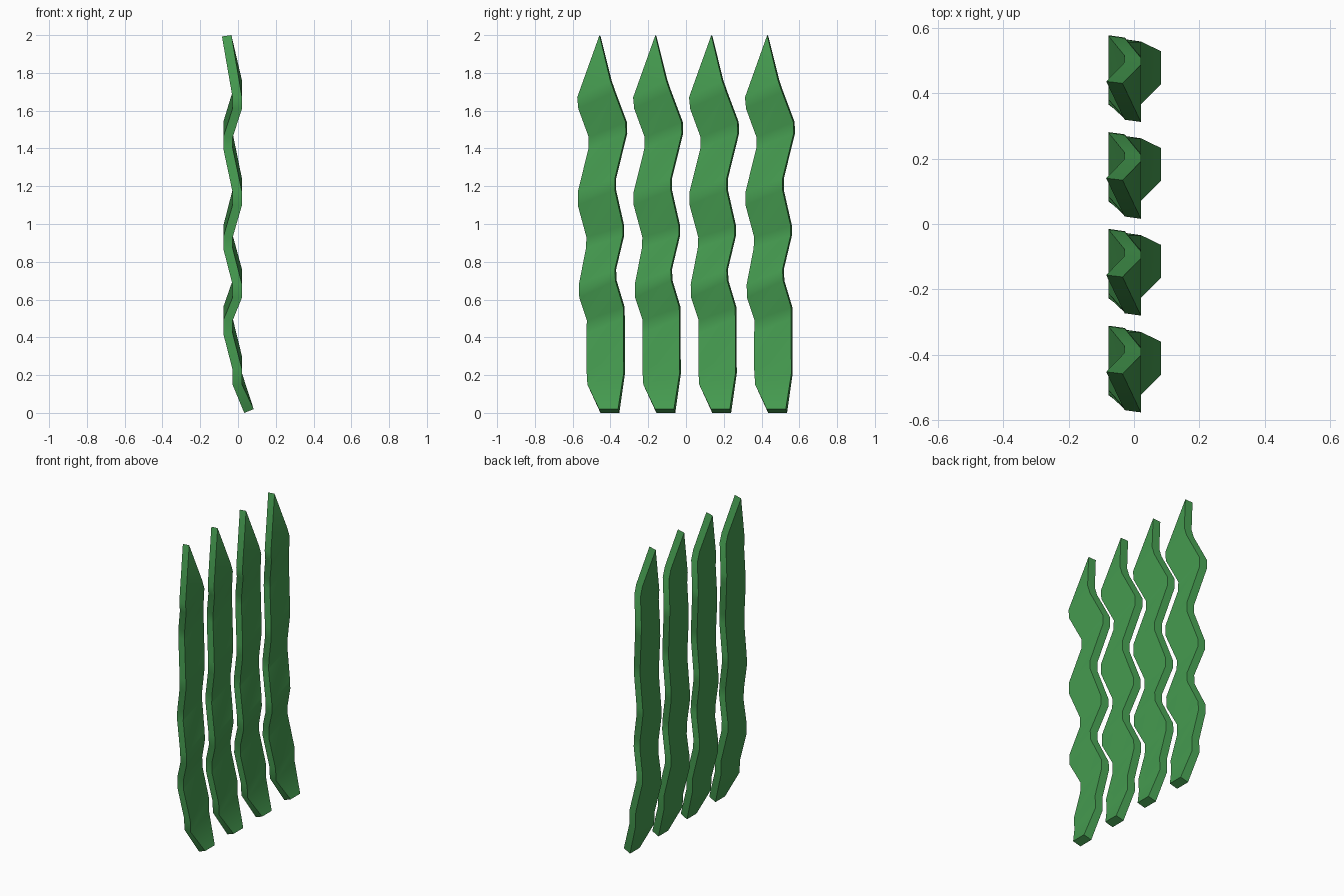
import bpy, bmesh, math
from mathutils import Vector

if "Cube" in bpy.data.objects:
    bpy.data.objects.remove(bpy.data.objects["Cube"])

mat = bpy.data.materials.new("leaf_green")
mat.diffuse_color = (0.06, 0.33, 0.08, 1)
mat.use_nodes = True
mat.node_tree.nodes["Principled BSDF"].inputs["Base Color"].default_value = mat.diffuse_color

# Stations from base to shoulder: left y, left z, right y, right z
STATIONS = [
    (-0.46, 0.02, -0.36, 0.02),
    (-0.522, 0.15, -0.33, 0.21), (-0.527, 0.23, -0.331, 0.30),
    (-0.527, 0.42, -0.331, 0.50), (-0.525, 0.49, -0.332, 0.56),
    (-0.565, 0.61, -0.374, 0.70), (-0.567, 0.68, -0.377, 0.76),
    (-0.530, 0.87, -0.334, 0.94), (-0.527, 0.93, -0.334, 0.99),
    (-0.573, 1.10, -0.377, 1.18), (-0.573, 1.17, -0.377, 1.24),
    (-0.516, 1.40, -0.318, 1.48), (-0.515, 1.46, -0.320, 1.54),
    (-0.570, 1.61, -0.380, 1.70), (-0.576, 1.67, -0.401, 1.76),
]
THICK = 0.05
PITCH = 0.296


def station_x(i):
    """Depth zigzag: base kicks forward, then pairs alternate forward / back."""
    if i == 0:
        return 0.083
    return 0.021 if ((i - 1) // 2) % 2 == 0 else -0.028


def blade_mesh():
    bm = bmesh.new()
    rows = []
    for i, (yl, zl, yr, zr) in enumerate(STATIONS):
        x = station_x(i)
        drop = -0.02 if i == 0 else 0.0
        back = Vector((-THICK, 0.007, drop))
        fl, fr = Vector((x, yl, zl)), Vector((x, yr, zr))
        rows.append([bm.verts.new(p) for p in (fl, fr, fr + back, fl + back)])
    # Wavy body walls
    for a, b in zip(rows, rows[1:]):
        for k in range(4):
            n = (k + 1) % 4
            bm.faces.new((a[k], a[n], b[n], b[k]))
    # Base cap and pointed tip
    bm.faces.new(rows[0][::-1])
    tf = bm.verts.new((-0.035, -0.458, 2.0))
    tb = bm.verts.new((-0.085, -0.452, 1.993))
    fl, fr, br, bl = rows[-1]
    bm.faces.new((fl, fr, tf))
    bm.faces.new((fr, br, tb, tf))
    bm.faces.new((br, bl, tb))
    bm.faces.new((bl, fl, tf, tb))
    bmesh.ops.recalc_face_normals(bm, faces=bm.faces)
    me = bpy.data.meshes.new("wavy_blade")
    bm.to_mesh(me)
    bm.free()
    me.materials.append(mat)
    return me


# Four identical blades in a row
mesh = blade_mesh()
for n in range(4):
    ob = bpy.data.objects.new(f"wavy_blade_{n + 1}", mesh)
    ob.location.y = n * PITCH
    bpy.context.collection.objects.link(ob)

# Soft bends, sharp edges
bpy.context.view_layer.objects.active = ob
ob.select_set(True)
bpy.ops.object.shade_smooth_by_angle(angle=math.radians(30))
